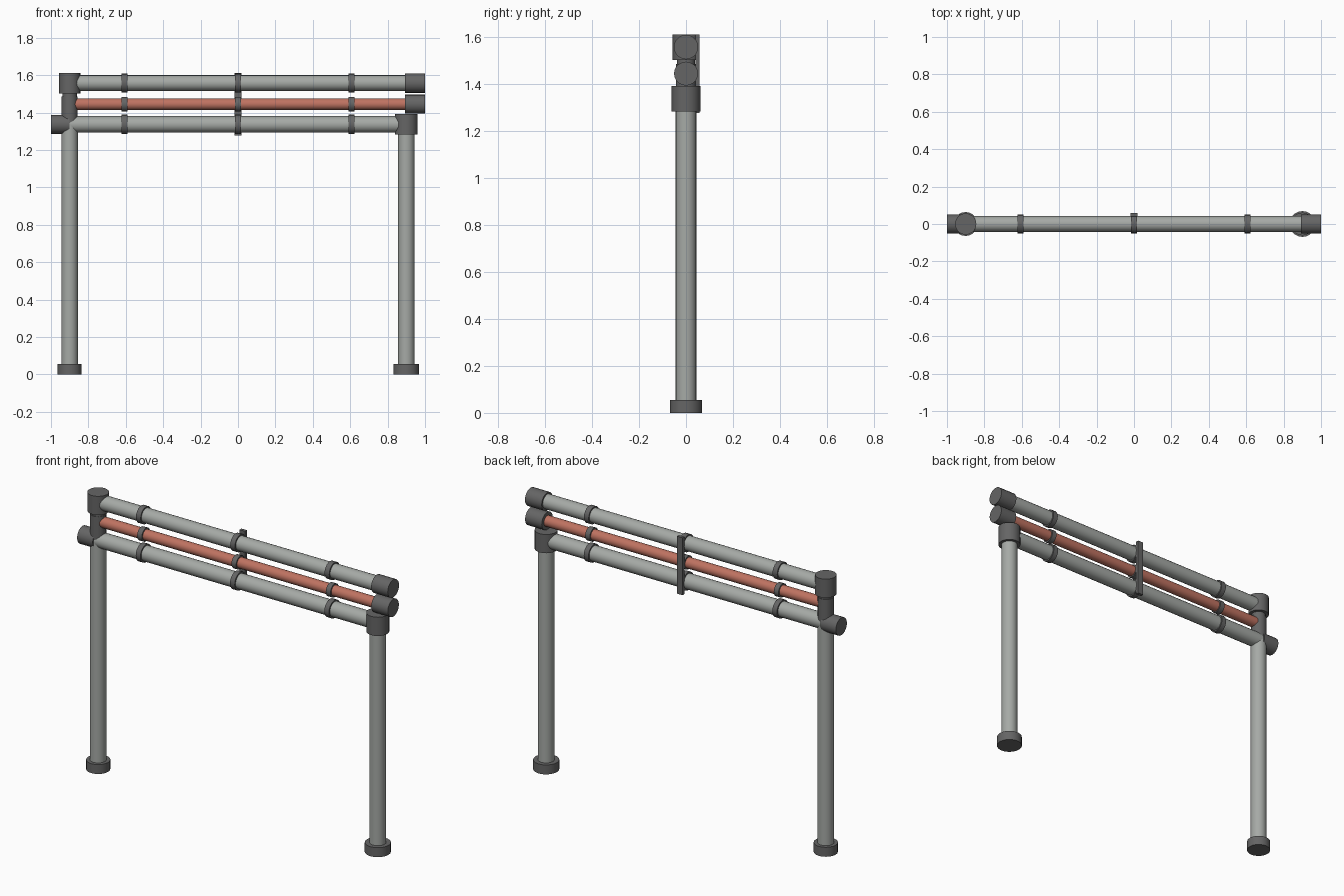
import bpy
import math

cube = bpy.data.objects.get("Cube")
if cube:
    bpy.data.objects.remove(cube, do_unlink=True)


def material(name, r, g, b):
    m = bpy.data.materials.new(name)
    m.use_nodes = True
    m.diffuse_color = (r, g, b, 1)
    m.node_tree.nodes["Principled BSDF"].inputs["Base Color"].default_value = (r, g, b, 1)
    return m


STEEL = material("light steel", 0.38, 0.40, 0.38)
DARK = material("dark fittings", 0.13, 0.13, 0.13)
RED = material("red pipe", 0.52, 0.17, 0.12)


def tube(name, axis, start, end, a, b, radius, mat, sides=20):
    """Cylinder along x (a=y, b=z) or along z (a=x, b=y)."""
    mid = (start + end) / 2
    along_x = axis == "x"
    bpy.ops.mesh.primitive_cylinder_add(
        vertices=sides, radius=radius, depth=end - start,
        location=(mid, a, b) if along_x else (a, b, mid),
        rotation=(0, math.pi / 2 if along_x else 0, 0))
    ob = bpy.context.object
    ob.name = name
    ob.data.materials.append(mat)
    bpy.ops.object.shade_smooth_by_angle(angle=math.radians(30))
    return ob


POST_X = 0.9
LOW, MID, TOP = 1.337, 1.445, 1.558

# Legs with round feet
for side, x, foot_r in (("right", -POST_X, 0.064), ("left", POST_X, 0.069)):
    tube(side + "_leg", "z", 0.02, LOW, x, 0, 0.044, STEEL)
    tube(side + "_foot", "z", 0, 0.055, x, 0, foot_r, DARK)

# Three horizontal pipes, each with clamp rings
for name, z, radius, ring_r, mat in (("lower", LOW, 0.044, 0.052, STEEL),
                                     ("middle", MID, 0.031, 0.039, RED),
                                     ("upper", TOP, 0.042, 0.050, STEEL)):
    tube(name + "_pipe", "x", -POST_X, POST_X + 0.03, 0, z, radius, mat)
    for place, x in (("right", -0.607), ("centre", 0), ("left", 0.607)):
        tube(f"{name}_{place}_clamp", "x", x - 0.015, x + 0.015, 0, z, ring_r, DARK)

# Riser between the lower pipe and the upper elbow
tube("riser", "z", LOW, TOP, -POST_X, 0, 0.039, DARK)
tube("riser_sleeve", "z", LOW, 1.487, -POST_X, 0, 0.043, DARK)

# Upright elbows and pipe end caps
tube("upper_elbow", "z", 1.503, 1.612, -POST_X, 0, 0.057, DARK)
tube("lower_elbow", "z", 1.283, 1.392, POST_X, 0, 0.061, DARK)
tube("lower_end_cap", "x", -1, -POST_X, 0, LOW, 0.051, DARK)
tube("middle_end_cap", "x", 0.893, 1, 0, MID, 0.051, DARK)
tube("upper_end_cap", "x", 0.893, 1, 0, TOP, 0.052, DARK)

# Flat strap tying the three centre clamps together at the back
bpy.ops.mesh.primitive_cube_add(size=1, location=(0, 0.049, 1.445))
strap = bpy.context.object
strap.name = "back_strap"
strap.scale = (0.036, 0.018, 0.334)
strap.data.materials.append(DARK)
